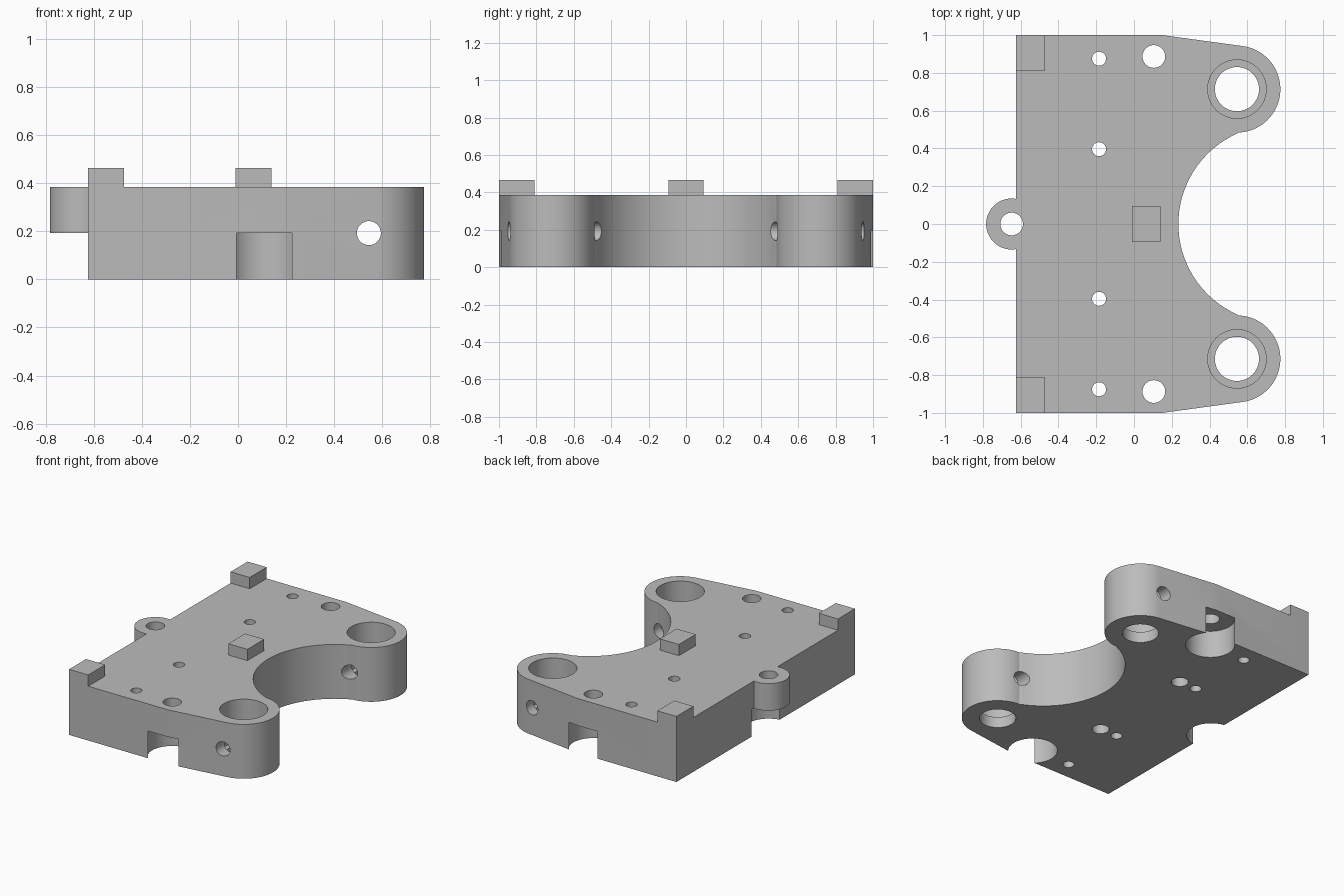
import bpy, bmesh, math
from math import radians, cos, sin

if "Cube" in bpy.data.objects:
    bpy.data.objects.remove(bpy.data.objects["Cube"])

TOP, MID, PAD = 0.385, 0.193, 0.465      # deck height, half height, pad height
EAR_X, EAR_Y = 0.545, 0.714

grey = bpy.data.materials.new("machined grey")
grey.diffuse_color = (0.5, 0.5, 0.5, 1)
grey.use_nodes = True
grey.node_tree.nodes["Principled BSDF"].inputs["Base Color"].default_value = grey.diffuse_color


def make(name, bm):
    bmesh.ops.recalc_face_normals(bm, faces=bm.faces)
    mesh = bpy.data.meshes.new(name)
    bm.to_mesh(mesh)
    bm.free()
    mesh.materials.append(grey)
    ob = bpy.data.objects.new(name, mesh)
    bpy.context.collection.objects.link(ob)
    return ob


def prism(name, pts, z0, z1):
    bm = bmesh.new()
    face = bm.faces.new([bm.verts.new((x, y, z0)) for x, y in pts])
    ext = bmesh.ops.extrude_face_region(bm, geom=[face])
    verts = [v for v in ext["geom"] if isinstance(v, bmesh.types.BMVert)]
    bmesh.ops.translate(bm, verts=verts, vec=(0, 0, z1 - z0))
    return make(name, bm)


def arc(cx, cy, r, a0, a1, n):
    angles = [radians(a0 + (a1 - a0) * i / n) for i in range(n + 1)]
    return [(cx + r * cos(a), cy + r * sin(a)) for a in angles]


def cylinder(name, x, y, r, z0, z1, n=48):
    return prism(name, arc(x, y, r, 0, 360, n)[:-1], z0, z1)


def box(name, x0, x1, y0, y1, z0, z1):
    return prism(name, [(x0, y0), (x1, y0), (x1, y1), (x0, y1)], z0, z1)


def combine(target, other, operation):
    mod = target.modifiers.new("cut", 'BOOLEAN')
    mod.operation, mod.solver, mod.object = operation, 'EXACT', other
    bpy.context.view_layer.objects.active = target
    bpy.ops.object.modifier_apply(modifier=mod.name)
    bpy.data.objects.remove(other)


def drill(x, y, r, z0=-0.1, z1=0.6):
    combine(body, cylinder("cutter", x, y, r, z0, z1), 'DIFFERENCE')


# Plate outline: straight back edge, tapered shoulder, round ear, concave bay
half = [(-0.625, 1), (0.15, 1)]
half += arc(EAR_X, EAR_Y, 0.23, 82, -88, 36)
half += arc(0.759, 0, 0.524, 114, 180, 24)
body = prism("mount_plate", half + [(x, -y) for x, y in reversed(half[:-1])], 0, TOP)

# Round tab on the left edge, with the relief below it and its screw hole
combine(body, cylinder("tab", -0.648, 0, 0.135, 0.06, TOP), 'UNION')
drill(-0.648, 0, 0.158, -0.1, MID)
drill(-0.648, 0, 0.06)

for s in (1, -1):
    # Ear bores with a wide counterbore from the top
    drill(EAR_X, s * EAR_Y, 0.117)
    drill(EAR_X, s * EAR_Y, 0.155, 0.077, 0.6)
    # Side screw holes with the relief pocket below
    drill(0.105, s * 0.887, 0.158, -0.1, MID)
    drill(0.105, s * 0.887, 0.06)
    # Small pin holes and blind holes in the underside
    drill(-0.185, s * 0.875, 0.037)
    drill(-0.185, s * 0.396, 0.037)
    drill(-0.052, s * 0.396, 0.055, -0.1, MID)

# Cross hole running through both ears along y
cross = cylinder("cutter", EAR_X, 0, 0.05, -1.2, 1.2)
cross.rotation_euler = (radians(90), 0, 0)
cross.location = (0, 0, MID)
bpy.context.view_layer.update()
combine(body, cross, 'DIFFERENCE')

bpy.ops.object.select_all(action='DESELECT')
body.select_set(True)
bpy.context.view_layer.objects.active = body
bpy.ops.object.shade_smooth_by_angle(angle=radians(25))

# Raised locating pads
box("back_corner_pad", -0.625, -0.475, 0.81, 1, TOP, PAD)
box("front_corner_pad", -0.625, -0.475, -1, -0.81, TOP, PAD)
box("centre_pad", -0.01, 0.14, -0.094, 0.094, TOP, PAD)
